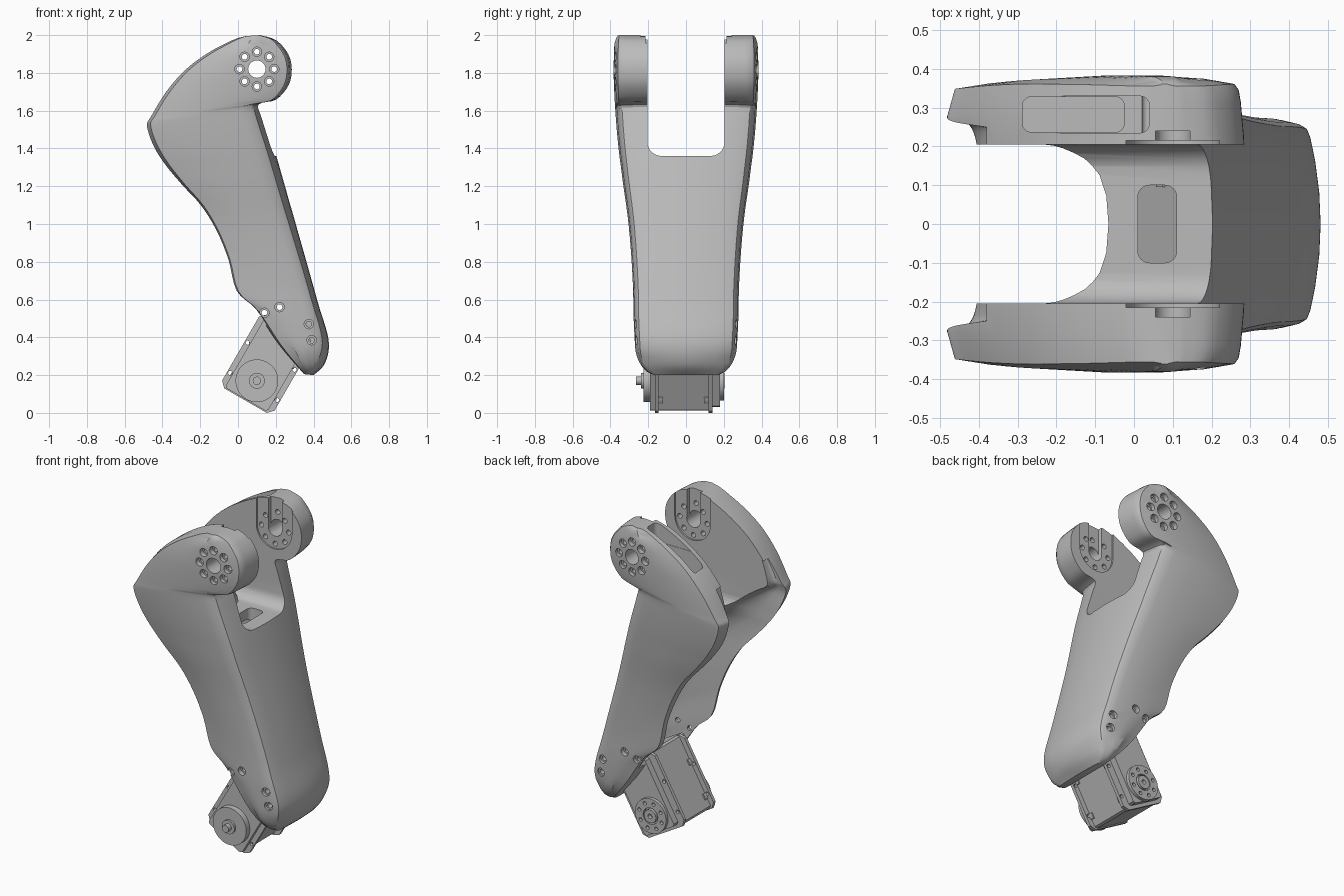
import bpy, bmesh
from math import sin, cos, pi, radians
from mathutils import Vector, Matrix

cube = bpy.data.objects.get("Cube")
if cube:
    bpy.data.objects.remove(cube)

grey = bpy.data.materials.new("plain grey")
grey.use_nodes = True
tone = (0.5, 0.5, 0.5, 1)
grey.diffuse_color = tone
grey.node_tree.nodes["Principled BSDF"].inputs["Base Color"].default_value = tone

# ---------- helpers ----------
def make(name, bm):
    bmesh.ops.recalc_face_normals(bm, faces=bm.faces)
    mesh = bpy.data.meshes.new(name)
    bm.to_mesh(mesh)
    bm.free()
    obj = bpy.data.objects.new(name, mesh)
    bpy.context.collection.objects.link(obj)
    return obj

def loft(bm, rings):
    rows = [[bm.verts.new(p) for p in ring] for ring in rings]
    n = len(rows[0])
    for a, b in zip(rows, rows[1:]):
        for i in range(n):
            j = (i + 1) % n
            bm.faces.new((a[i], a[j], b[j], b[i]))
    bm.faces.new(rows[0])
    bm.faces.new(rows[-1])

def prism(bm, outline, lo, hi, axis="y"):
    place = {"x": lambda a, b, t: (t, a, b), "y": lambda a, b, t: (a, t, b),
             "z": lambda a, b, t: (a, b, t)}[axis]
    loft(bm, [[place(a, b, t) for a, b in outline] for t in (lo, hi)])

def disc(x, z, r, n=24):
    return [(x + r * cos(2 * pi * i / n), z + r * sin(2 * pi * i / n)) for i in range(n)]

def bolt_hole(bm, x, z, steps):
    loft(bm, [[(a, y, b) for a, b in disc(x, z, r, 16)] for r, y in steps])

def round_rect(a0, a1, b0, b1, r, steps=6):
    pts = []
    corners = [(a1 - r, b1 - r), (a0 + r, b1 - r), (a0 + r, b0 + r), (a1 - r, b0 + r)]
    for q, (a, b) in enumerate(corners):
        for k in range(steps + 1):
            t = (q + k / steps) * pi / 2
            pts.append((a + r * cos(t), b + r * sin(t)))
    return pts

def cut(target, bm):
    tool = make("cutter", bm)
    tool.hide_render = True
    mod = target.modifiers.new("cut", "BOOLEAN")
    mod.operation, mod.solver, mod.object = "DIFFERENCE", "EXACT", tool
    bpy.context.view_layer.objects.active = target
    bpy.ops.object.modifier_apply(modifier=mod.name)
    bpy.data.objects.remove(tool)

def finish(obj, angle=30):
    obj.data.materials.clear()
    obj.data.materials.append(grey)
    bpy.ops.object.select_all(action="DESELECT")
    obj.select_set(True)
    bpy.context.view_layer.objects.active = obj
    bpy.ops.object.shade_smooth_by_angle(angle=radians(angle))

def spline(pts, s):
    i = max(0, min(int(s), len(pts) - 2))
    t = s - i
    p = [Vector(pts[max(0, min(i + k, len(pts) - 1))]) for k in (-1, 0, 1, 2)]
    return (p[1] * 2 + (p[2] - p[0]) * t + (p[0] * 2 - p[1] * 5 + p[2] * 4 - p[3]) * t * t
            + (p[1] * 3 - p[0] - p[2] * 3 + p[3]) * t ** 3) / 2

# ---------- leg shell: matched front and back edges in x, z ----------
FRONT = [(.12, 2), (.21, 1.972), (.273, 1.9), (.292, 1.82), (.275, 1.735), (.21, 1.66), (.12, 1.635),
         (.14, 1.56), (.2, 1.37), (.26, 1.16), (.32, .95), (.385, .72), (.43, .56), (.473, .42),
         (.48, .33), (.453, .25), (.4, .2)]
BACK = [(.04, 1.995), (-.03, 1.973), (-.16, 1.905), (-.28, 1.815), (-.38, 1.7), (-.46, 1.57),
        (-.482, 1.52), (-.45, 1.42), (-.39, 1.32), (-.3, 1.21), (-.2, 1.1), (-.12, .97),
        (-.06, .82), (-.015, .65), (.09, .55), (.21, .37), (.35, .205)]
WIDTH = [(.2, .18), (.22, .22), (.26, .25), (.32, .268), (.5, .278), (.7, .283), (1, .305),
         (1.3, .345), (1.5, .368), (1.75, .383), (1.9, .383), (2, .378)]

def half_width(z):
    z = max(WIDTH[0][0], min(z, WIDTH[-1][0]))
    for i, ((z0, _), (z1, _)) in enumerate(zip(WIDTH, WIDTH[1:])):
        if z <= z1:
            return spline(WIDTH, i + (z - z0) / (z1 - z0)).y

def shell_ring(s):
    f, b = spline(FRONT, s), spline(BACK, s)
    length = (b - f).length
    k = min(1, length / .3)
    kf = k * (.55 + .45 * max(0, min(1, (s - 5) / 2)))
    half = [(0, 0), (.004 * kf, .3), (.016 * kf, .6), (.03 * kf, .82), (.04 * kf, .9), (.06 * kf, .94),
            (.11 * k, .975), (length * .42, .997), (length * .6, .997), (length - .11 * k, .975),
            (length - .02 * k, .94), (length, .75), (length, 0)]
    pts = []
    for side, part in ((1, half), (-1, half[-2:0:-1])):
        for e, w in part:
            w = min(w, .94 + (w - .94) * k) if w > .94 else w
            p = f + (b - f) * (e / length)
            pts.append((p.x, side * w * half_width(p.y), p.y))
    return pts

bm = bmesh.new()
loft(bm, [shell_ring(i / 4) for i in range(4 * len(FRONT) - 3)])
shell = make("leg_shell", bm)

# fork gap between the two arms
bm = bmesh.new()
prism(bm, round_rect(-.205, .205, 1.36, 2.2, .075), -.6, .6, "x")
cut(shell, bm)

# horn seats inside the arms: wide recess, then a deeper channel, both open upward
HX, HZ = .1, 1.82
for r, depth in ((.12, .215), (.045, .24)):
    seat = [(HX + r, 2.01), (HX - r, 2.01)]
    seat += [(HX - r * cos(pi * k / 16), HZ - r * sin(pi * k / 16)) for k in range(17)]
    for side in (-1, 1):
        bm = bmesh.new()
        prism(bm, seat, side * .19, side * depth)
        cut(shell, bm)

# counterbored bolt holes and the pivot bore
BOLTS = [(.14, .53), (.22, .56), (.375, .47), (.39, .385)]
circle = [(HX + .092 * cos(k * pi / 4), HZ + .092 * sin(k * pi / 4)) for k in range(8)]
for side in (-1, 1):
    bm = bmesh.new()
    prism(bm, disc(HX, HZ, .046), side * .19, side * .4)
    for group, start, seat in ((circle, .19, .352), (BOLTS, .2, .25)):
        for x, z in group:
            bolt_hole(bm, x, z, [(.015, side * start), (.015, side * seat),
                                 (.025, side * seat), (.025, side * .4)])
    cut(shell, bm)

# hollow, open along the back
def hollow_ring(s):
    f, b = spline(FRONT, s), spline(BACK, s)
    way = (f - b).normalized()
    depth = min((f - b).length - .07, .11 + (.05 if s < 6 else .115) * (s - 6))
    wide = half_width(b.y) - .045 - .045 * max(0, min(1, (b.y - .8) / .6))
    wide = min(wide, .25 + .0125 * (s - 4))
    power = 2 / (2.5 + 2.5 * min(1, abs(s - 8) / 4))
    pts = [(-.08, -wide)]
    for k in range(17):
        t = -pi / 2 + pi * k / 16
        y = abs(sin(t)) ** power * (1 if t > 0 else -1)
        pts.append((depth * max(0, cos(t)) ** power, y * wide))
    pts.append((-.08, wide))
    return [((b + way * d).x, y, (b + way * d).y) for d, y in pts]

bm = bmesh.new()
loft(bm, [hollow_ring(4 + i / 4) for i in range(43)])
cut(shell, bm)

# cable openings: saddle, then arm top with a deep well behind the pivot
for outline, lo, hi in ((round_rect(.01, .11, -.1, .1, .03), 1.1, 1.5),
                        (round_rect(-.29, .04, .235, .33, .025), 1.88, 2.01),
                        (round_rect(-.288, -.025, .237, .328, .023), 1.52, 2.01)):
    bm = bmesh.new()
    prism(bm, outline, lo, hi, "z")
    cut(shell, bm)
finish(shell)

# ---------- servo motor, tilted into the lower end ----------
tilt = Matrix.Translation((.1, 0, .17)) @ Matrix.Rotation(radians(30), 4, "Y")

def servo_part(name, prisms, holes=()):
    for k, (outline, lo, hi) in enumerate(prisms):
        bm = bmesh.new()
        prism(bm, outline, lo, hi)
        obj = make(name if k == 0 else f"{name}_{k + 1}", bm)
        if holes:
            bm = bmesh.new()
            for x, z, r in holes:
                prism(bm, disc(x, z, r, 16), lo - .01, hi + .01)
            cut(obj, bm)
        obj.matrix_world = tilt
        finish(obj)

def chamfered(w, z0, z1, c):
    return [(-w + c, z0), (w - c, z0), (w, z0 + c), (w, z1 - c), (w - c, z1),
            (-w + c, z1), (-w, z1 - c), (-w, z0 + c)]

servo_part("servo_case", [(chamfered(.13, -.115, .33, .012), -.19, .135),
                          (chamfered(.115, -.1, .31, .012), .13, .18)])
servo_part("servo_flange", [(chamfered(.16, -.121, .33, .03), -.165, -.145),
                            (chamfered(.16, -.121, .33, .03), .12, .14)],
           [(side * .143, z, .011) for side in (-1, 1) for z in (-.035, .15)])
# front horn with hub and peg
servo_part("front_horn", [(disc(0, 0, .113, 48), -.225, -.18), (disc(0, 0, .042), -.238, -.22),
                          (disc(0, 0, .022), -.265, -.23)])
# back horn with bolt circle and hub
servo_part("back_horn", [(disc(0, 0, .105, 48), .175, .2)],
           [(.078 * cos(k * pi / 4), .078 * sin(k * pi / 4), .011) for k in range(8)]
           + [(0, 0, .05)])
servo_part("back_hub", [(disc(0, 0, .04), .17, .205)], [(0, 0, .014)])
# case clips beside the flanges
for side in (-1, 1):
    x = side * .13
    servo_part("case_clip_" + ("left" if side > 0 else "right"),
               [(round_rect(x - .008, x + .008, z, z + .035, .003, 2), lo, lo + .025)
                for z in (-.06, .15) for lo in (-.146, .096)])
